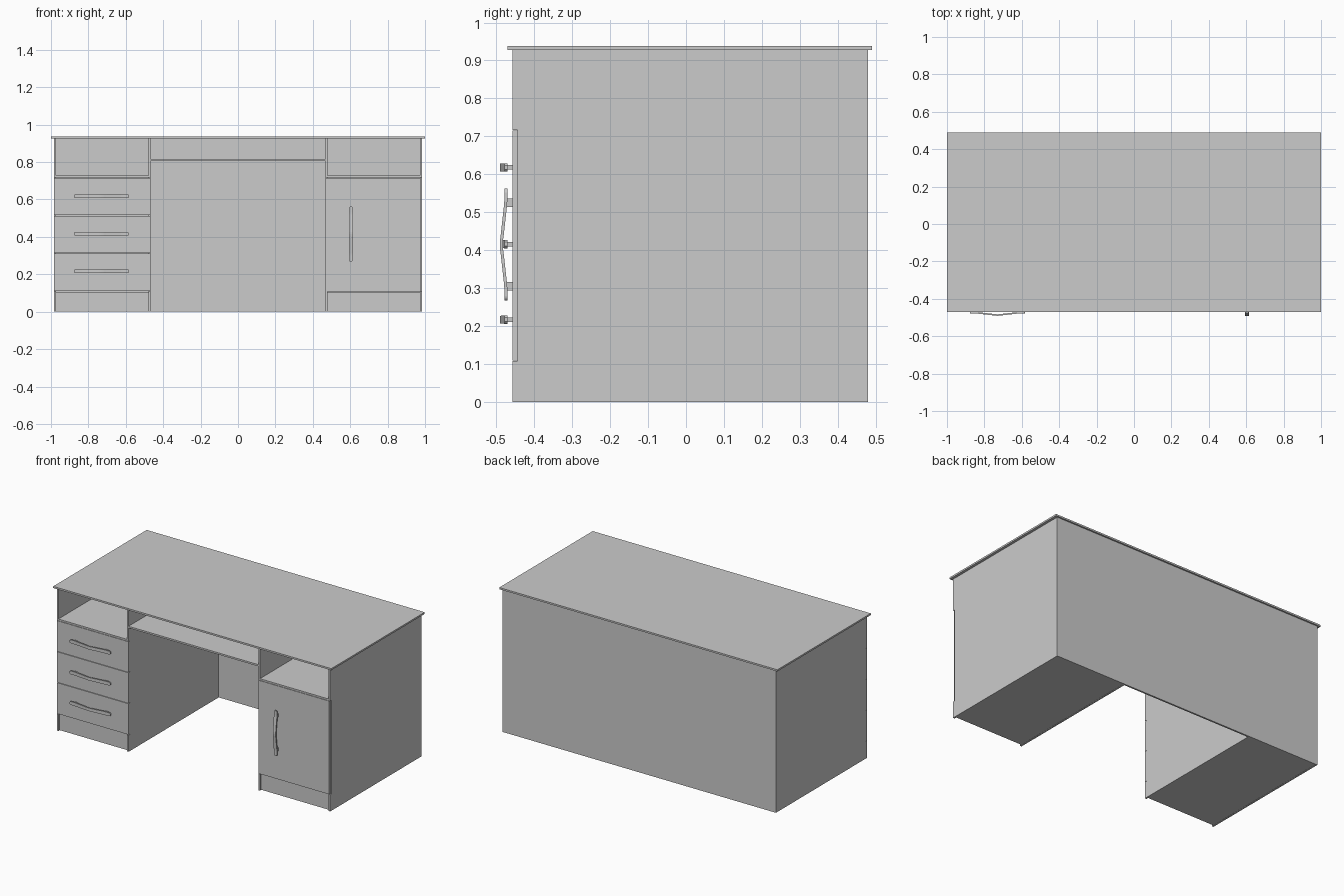
import bpy, bmesh, math

if "Cube" in bpy.data.objects:
    bpy.data.objects.remove(bpy.data.objects["Cube"])

FRONT, BACK, NOTCH = -0.457, 0.48, -0.444   # body depth and rebate behind the drawer fronts
OUT, INN, T = 0.983, 0.467, 0.011           # outer / knee-side faces of the pedestals, board thickness


def finish(name, bm):
    bmesh.ops.recalc_face_normals(bm, faces=bm.faces)
    me = bpy.data.meshes.new(name)
    bm.to_mesh(me)
    bm.free()
    ob = bpy.data.objects.new(name, me)
    bpy.context.collection.objects.link(ob)
    return ob


def box(name, x, y, z):
    bm = bmesh.new()
    bmesh.ops.create_cube(bm, size=1)
    for v in bm.verts:
        v.co = [a[0] + (c + 0.5) * (a[1] - a[0]) for a, c in zip((x, y, z), v.co)]
    return finish(name, bm)


def side_panel(name, x0, x1):
    # upright board with a shallow rebate for the fronts
    prof = [(FRONT, 0), (BACK - T, 0), (BACK - T, 0.927), (FRONT, 0.927),
            (FRONT, 0.717), (NOTCH, 0.717), (NOTCH, 0.108), (FRONT, 0.108)]
    bm = bmesh.new()
    face = bm.faces.new([bm.verts.new((x0, y, z)) for y, z in prof])
    ext = bmesh.ops.extrude_face_region(bm, geom=[face])["geom"]
    for v in ext:
        if isinstance(v, bmesh.types.BMVert):
            v.co.x = x1
    return finish(name, bm)


def handle(name, cx, cz, vertical=False):
    # bowed bar with rounded ends: (distance, depth centre, half width)
    half = [(0, -0.4868, 0.010), (0.012, -0.4862, 0.010), (0.024, -0.4845, 0.010),
            (0.105, -0.4755, 0.011), (0.115, -0.475, 0.011), (0.137, -0.475, 0.011),
            (0.143, -0.475, 0.009), (0.147, -0.475, 0.005)]
    path = [(-s, y, w) for s, y, w in reversed(half[1:])] + half

    def place(s, y, w):
        return (cx + w, y, cz + s) if vertical else (cx + s, y, cz + w)

    bm = bmesh.new()
    rings = []
    for s, y, w in path:
        rings.append([bm.verts.new(place(s, y + d, e * w))
                      for d, e in ((-0.004, -1), (-0.004, 1), (0.004, 1), (0.004, -1))])
    for a, b in zip(rings, rings[1:]):
        for i in range(4):
            j = (i + 1) % 4
            bm.faces.new((a[i], a[j], b[j], b[i]))
    bm.faces.new(rings[0])
    bm.faces.new(rings[-1])
    finish(name, bm)
    # two mounting posts
    for k in (-1, 1):
        px, pz = (cx, cz + k * 0.11) if vertical else (cx + k * 0.11, cz)
        hx, hz = (0.006, 0.011) if vertical else (0.011, 0.006)
        box(name + "_post", (px - hx, px + hx), (-0.473, FRONT + 0.002), (pz - hz, pz + hz))


# desktop, back board and knee-hole shelf
box("desktop", (-1, 1), (-0.47, 0.49), (0.927, 0.938))
box("back_panel", (-OUT, OUT), (BACK - T, BACK), (0, 0.927))
box("middle_shelf", (-INN, INN), (FRONT, BACK - T), (0.805, 0.816))

# pedestals
for s, side in ((-1, "left"), (1, "right")):
    side_panel(side + "_outer_panel", s * OUT, s * (OUT - T))
    side_panel(side + "_inner_panel", s * INN, s * (INN + T))
    inner = sorted((s * (INN + T), s * (OUT - T)))
    box(side + "_open_shelf", inner, (FRONT, BACK - T), (0.717, 0.728))
    box(side + "_plinth", inner, (NOTCH, BACK - T), (0.001, 0.105))

# drawers
for i, (z0, z1, hz) in enumerate(((0.111, 0.312, 0.217), (0.315, 0.513, 0.416), (0.516, 0.715, 0.618))):
    box(f"drawer_front_{i + 1}", (-OUT, -INN), (FRONT, NOTCH), (z0, z1))
    handle(f"drawer_handle_{i + 1}", -0.73, hz)

# cupboard door
box("cupboard_door", (INN, 0.976), (FRONT, NOTCH), (0.109, 0.715))
handle("door_handle", 0.604, 0.415, vertical=True)
